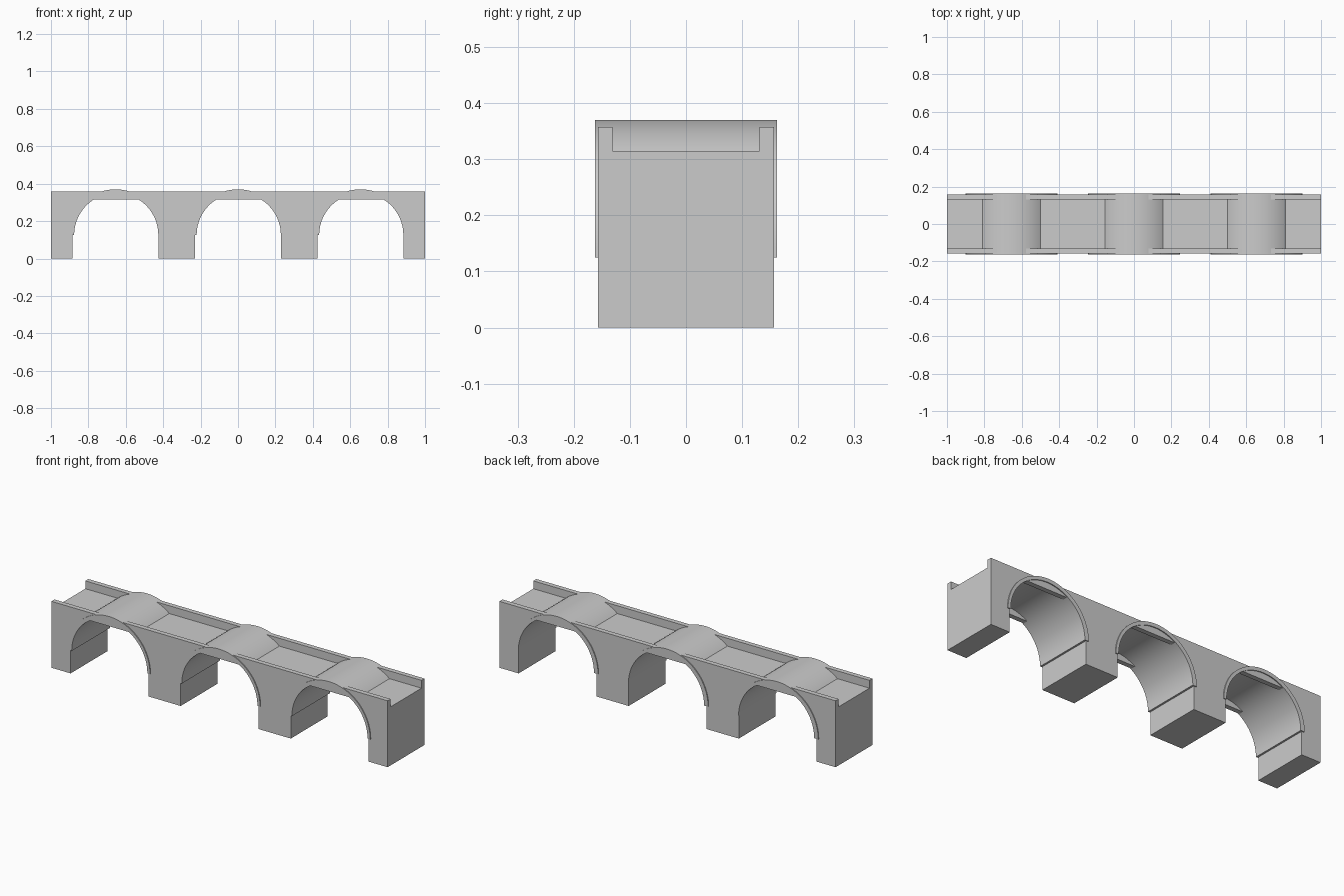
import bpy, bmesh
from math import sin, cos, pi, asin

if "Cube" in bpy.data.objects:
    bpy.data.objects.remove(bpy.data.objects["Cube"])

SPAN = 0.655      # distance between arch centres
SPRING = 0.125    # height where the arches start
DECK, TOP = 0.315, 0.357
R_OPEN, R_OUT, R_IN = 0.231, 0.245, 0.225
HALF_W = 0.157
SEG = 40


def extrude_profile(name, pts, y0, y1):
    """Extrude a closed x-z outline from y0 to y1."""
    bm = bmesh.new()
    face = bm.faces.new([bm.verts.new((x, y0, z)) for x, z in pts])
    out = bmesh.ops.extrude_face_region(bm, geom=[face])
    for v in out["geom"]:
        if isinstance(v, bmesh.types.BMVert):
            v.co.y = y1
    bmesh.ops.recalc_face_normals(bm, faces=bm.faces)
    me = bpy.data.meshes.new(name)
    bm.to_mesh(me)
    bm.free()
    ob = bpy.data.objects.new(name, me)
    bpy.context.collection.objects.link(ob)
    bpy.ops.object.select_all(action='DESELECT')
    ob.select_set(True)
    bpy.context.view_layer.objects.active = ob
    bpy.ops.object.shade_smooth_by_angle(angle=pi / 6)
    return ob


def arc(cx, r, a0, a1, n):
    return [(cx + r * cos(a0 + (a1 - a0) * i / n),
             SPRING + r * sin(a0 + (a1 - a0) * i / n)) for i in range(n + 1)]


centres = [-SPAN, 0, SPAN]
a_deck = asin((DECK - SPRING) / R_OPEN)

# Piers with curved haunches that carry the deck
for i in range(4):
    left = centres[i - 1] if i > 0 else None
    right = centres[i] if i < 3 else None
    pts = []
    if left is None:
        pts += [(-1, DECK), (-1, 0)]
    else:
        pts += arc(left, R_OPEN, a_deck, 0, 16) + [(left + R_OPEN, 0)]
    if right is None:
        pts += [(1, 0), (1, DECK)]
    else:
        pts += [(right - R_OPEN, 0)] + arc(right, R_OPEN, pi, pi - a_deck, 16)
    extrude_profile(f"pier_{i + 1}", pts, -HALF_W, HALF_W)

# Arch barrels: inner curve sits slightly off centre, leaving a ledge on one side
for i, c in enumerate(centres):
    pts = arc(c, R_OUT, 0, pi, SEG) + arc(c + 0.004, R_IN, pi, 0, SEG)
    extrude_profile(f"arch_barrel_{i + 1}", pts, -0.162, 0.162)

# Parapets running the full length
for name, s in (("front_parapet", -1), ("back_parapet", 1)):
    extrude_profile(name, [(-1, DECK), (1, DECK), (1, TOP), (-1, TOP)],
                    s * HALF_W, s * 0.131)
